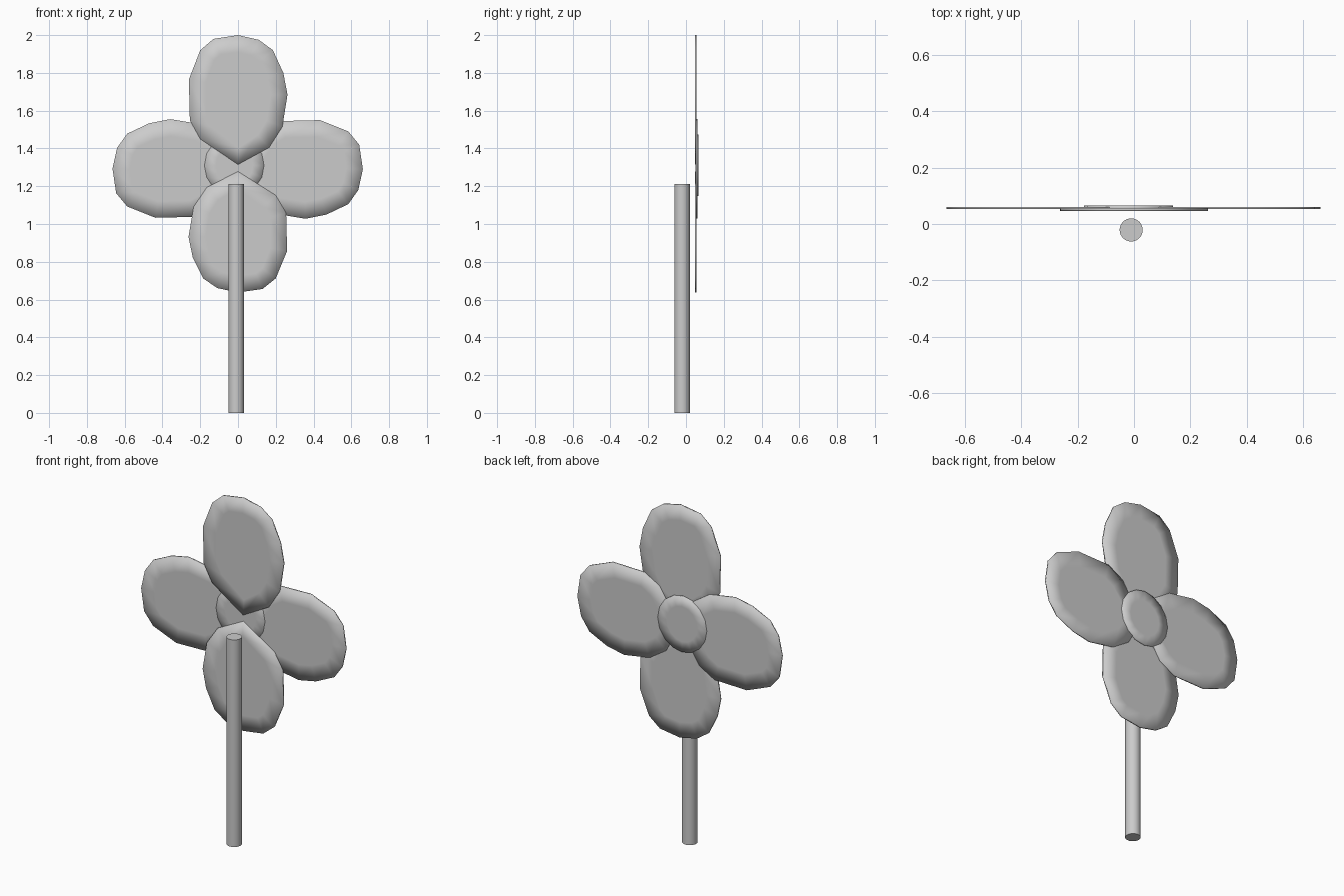
import bpy
import bmesh
import math
from mathutils import Matrix, Vector

cube = bpy.data.objects.get("Cube")
if cube:
    bpy.data.objects.remove(cube, do_unlink=True)

grey = bpy.data.materials.new("plain grey")
grey.use_nodes = True
grey.diffuse_color = (0.6, 0.6, 0.6, 1)
grey.node_tree.nodes["Principled BSDF"].inputs["Base Color"].default_value = (0.6, 0.6, 0.6, 1)


def add_object(name, bm):
    """Turn a bmesh into a smooth shaded object."""
    bmesh.ops.recalc_face_normals(bm, faces=bm.faces)
    mesh = bpy.data.meshes.new(name)
    bm.to_mesh(mesh)
    bm.free()
    mesh.materials.append(grey)
    mesh.shade_smooth()
    obj = bpy.data.objects.new(name, mesh)
    bpy.context.collection.objects.link(obj)
    return obj


def add_plate(name, outline, front, back, inset):
    """Thin plate standing in the xz plane, softened by an inset loop on both sides."""
    bm = bmesh.new()
    face = bm.faces.new([bm.verts.new((x, front, z)) for x, z in outline])
    copy = bmesh.ops.extrude_face_region(bm, geom=[face], use_keep_orig=True)
    moved = [v for v in copy["geom"] if isinstance(v, bmesh.types.BMVert)]
    bmesh.ops.translate(bm, verts=moved, vec=(0, back - front, 0))
    bmesh.ops.recalc_face_normals(bm, faces=bm.faces)
    sides = [f for f in bm.faces if len(f.verts) > 4]
    bmesh.ops.inset_individual(bm, faces=sides, thickness=inset)
    return add_object(name, bm)


# Petal outline: across and outward from the pointed inner tip
PETAL = [(0, 0), (-0.2, 0.135), (-0.255, 0.235), (-0.26, 0.45), (-0.2, 0.605),
         (-0.13, 0.665), (0, 0.685), (0.11, 0.66), (0.185, 0.605),
         (0.24, 0.485), (0.262, 0.37), (0.235, 0.2), (0.165, 0.09)]


def add_petal(name, angle, tip_z, length, front, back):
    turn = Matrix.Rotation(math.radians(angle), 2)
    points = [turn @ Vector((u, v * length)) for u, v in PETAL]
    add_plate(name, [(p.x, p.y + tip_z) for p in points], front, back, 0.09)


# Four petals, the upright pair slightly in front
add_petal("top_petal", 0, 1.315, 1, 0.047, 0.056)
add_petal("bottom_petal", 180, 1.278, 0.935, 0.047, 0.056)
add_petal("right_petal", 90, 1.293, 0.97, 0.053, 0.061)
add_petal("left_petal", -90, 1.29, 0.965, 0.053, 0.061)

# Round flower centre
SIDES = 16
ring = [math.tau * i / SIDES for i in range(SIDES)]
add_plate("flower_centre",
          [(-0.02 + 0.158 * math.cos(a), 1.31 + 0.163 * math.sin(a)) for a in ring],
          0.051, 0.065, 0.06)

# Stem
HEIGHT = 1.212
bm = bmesh.new()
bmesh.ops.create_cone(bm, cap_ends=True, segments=32, radius1=0.041, radius2=0.041, depth=HEIGHT,
                      matrix=Matrix.Translation((-0.01, -0.021, HEIGHT / 2)))
stem = add_object("stem", bm)
bpy.ops.object.select_all(action="DESELECT")
stem.select_set(True)
bpy.context.view_layer.objects.active = stem
bpy.ops.object.shade_smooth_by_angle(angle=math.radians(40))
